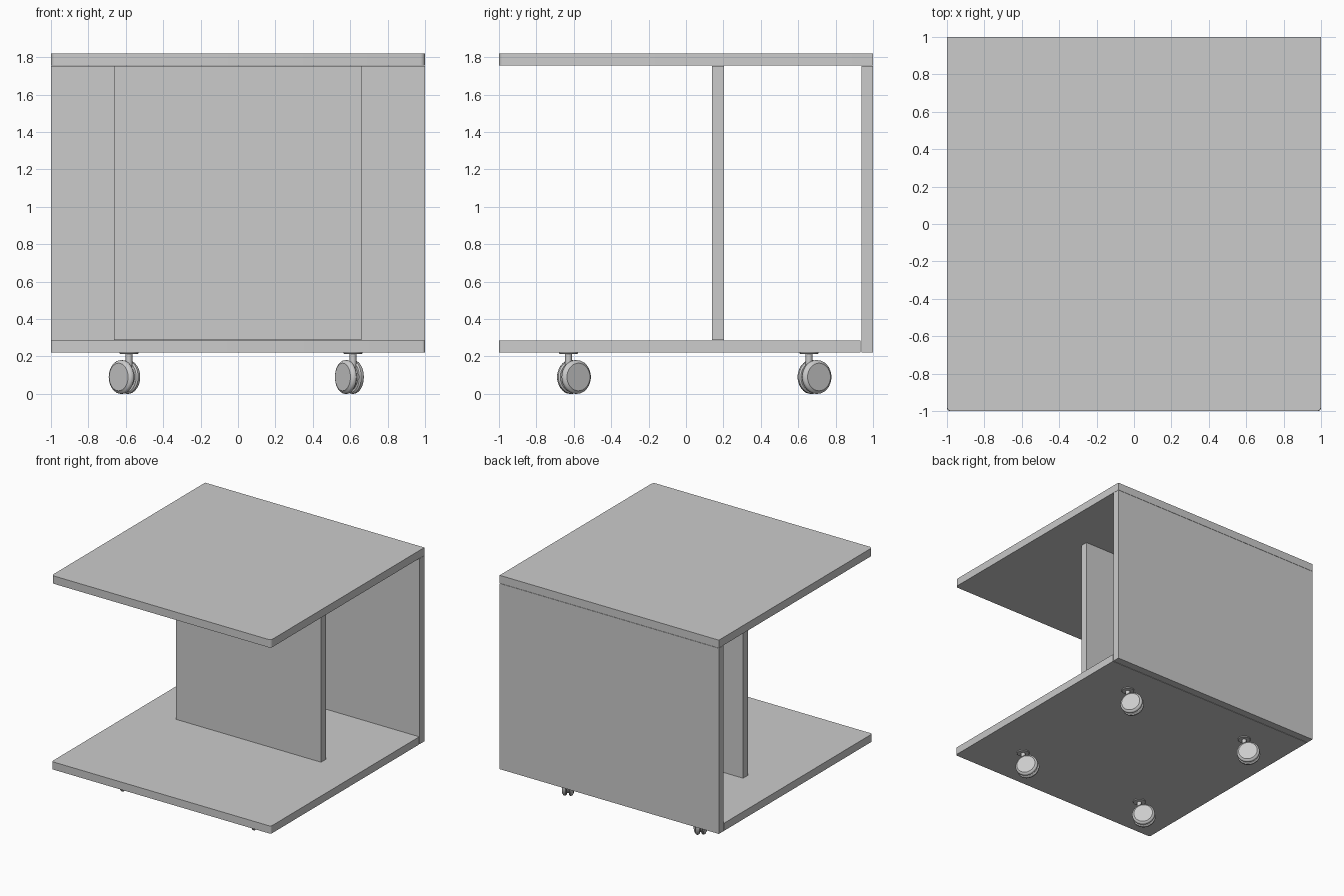
import bpy, bmesh, math
from mathutils import Matrix, Vector

cube = bpy.data.objects.get("Cube")
if cube:
    bpy.data.objects.remove(cube, do_unlink=True)

grey = bpy.data.materials.new("plain_grey")
grey.use_nodes = True
COLOUR = (0.6, 0.6, 0.6, 1)
grey.diffuse_color = COLOUR
grey.node_tree.nodes["Principled BSDF"].inputs["Base Color"].default_value = COLOUR


def finish(name, bm, smooth=False):
    mesh = bpy.data.meshes.new(name)
    bmesh.ops.recalc_face_normals(bm, faces=bm.faces)
    bm.to_mesh(mesh)
    bm.free()
    mesh.materials.append(grey)
    obj = bpy.data.objects.new(name, mesh)
    bpy.context.collection.objects.link(obj)
    if smooth:
        bpy.ops.object.select_all(action='DESELECT')
        obj.select_set(True)
        bpy.context.view_layer.objects.active = obj
        bpy.ops.object.shade_smooth_by_angle(angle=math.radians(35))
    return obj


def board(name, lo, hi, corner=0):
    """Flat panel; corner rounds its two front upright edges."""
    lo, hi = Vector(lo), Vector(hi)
    bm = bmesh.new()
    bmesh.ops.create_cube(bm, size=1)
    bmesh.ops.scale(bm, vec=hi - lo, verts=bm.verts)
    bmesh.ops.translate(bm, vec=(lo + hi) / 2, verts=bm.verts)
    if corner:
        front = [e for e in bm.edges
                 if all(v.co.y < lo.y + 0.001 for v in e.verts)
                 and abs(e.verts[0].co.z - e.verts[1].co.z) > 0.01]
        bmesh.ops.bevel(bm, geom=front, offset=corner, segments=4,
                        profile=0.5, affect='EDGES')
    return finish(name, bm, corner > 0)


def lathe(bm, profile, place, steps=32):
    """Spin (radius, height) points about local z, then place the solid."""
    rings = []
    for r, h in profile:
        rings.append([bm.verts.new(place @ Vector((
            r * math.cos(math.tau * i / steps),
            r * math.sin(math.tau * i / steps), h))) for i in range(steps)])
    for a, b in zip(rings, rings[1:]):
        for i in range(steps):
            j = (i + 1) % steps
            bm.faces.new((a[i], a[j], b[j], b[i]))
    bm.faces.new(rings[0])
    bm.faces.new(rings[-1])


# Panels
board("top_board", (-1, -1, 1.755), (1, 1, 1.82), 0.025)
board("bottom_board", (-1, -1, 0.222), (1, 0.933, 0.285), 0.015)
board("back_panel", (-1, 0.937, 0.222), (1, 1, 1.753))
board("divider_panel", (-0.663, 0.14, 0.287), (0.66, 0.203, 1.753))

# Casters: twin wheels trailing behind an upright stem
RADIUS, TRAIL = 0.09, 0.035
wheel = [(0.06, 0.008), (0.082, 0.009), (RADIUS, 0.016), (RADIUS, 0.028),
         (0.085, 0.036), (0.076, 0.040), (0.074, 0.043)]
housing = [(0.07, -0.008), (0.07, 0.008)]
stem = [(0.018, 0.10), (0.018, 0.212)]
plate = [(0.048, 0.214), (0.05, 0.216), (0.05, 0.222)]


def caster(name, x, y, degrees):
    base = Matrix.Translation((x, y, 0)) @ Matrix.Rotation(math.radians(degrees), 4, 'Z')
    hub = base @ Matrix.Translation((0, TRAIL, RADIUS))
    bm = bmesh.new()
    for turn in (90, -90):
        lathe(bm, wheel, hub @ Matrix.Rotation(math.radians(turn), 4, 'Y'))
    finish(name + "_wheels", bm, True)
    bm = bmesh.new()
    lathe(bm, housing, hub @ Matrix.Rotation(math.radians(90), 4, 'Y'))
    lathe(bm, stem, base, 20)
    lathe(bm, plate, base, 28)
    finish(name + "_mount", bm, True)


for side, x, turn in (("left", 0.615, 34), ("right", -0.583, 43)):
    caster("front_" + side + "_caster", x, -0.628, turn)
    caster("back_" + side + "_caster", x, 0.658, turn)
